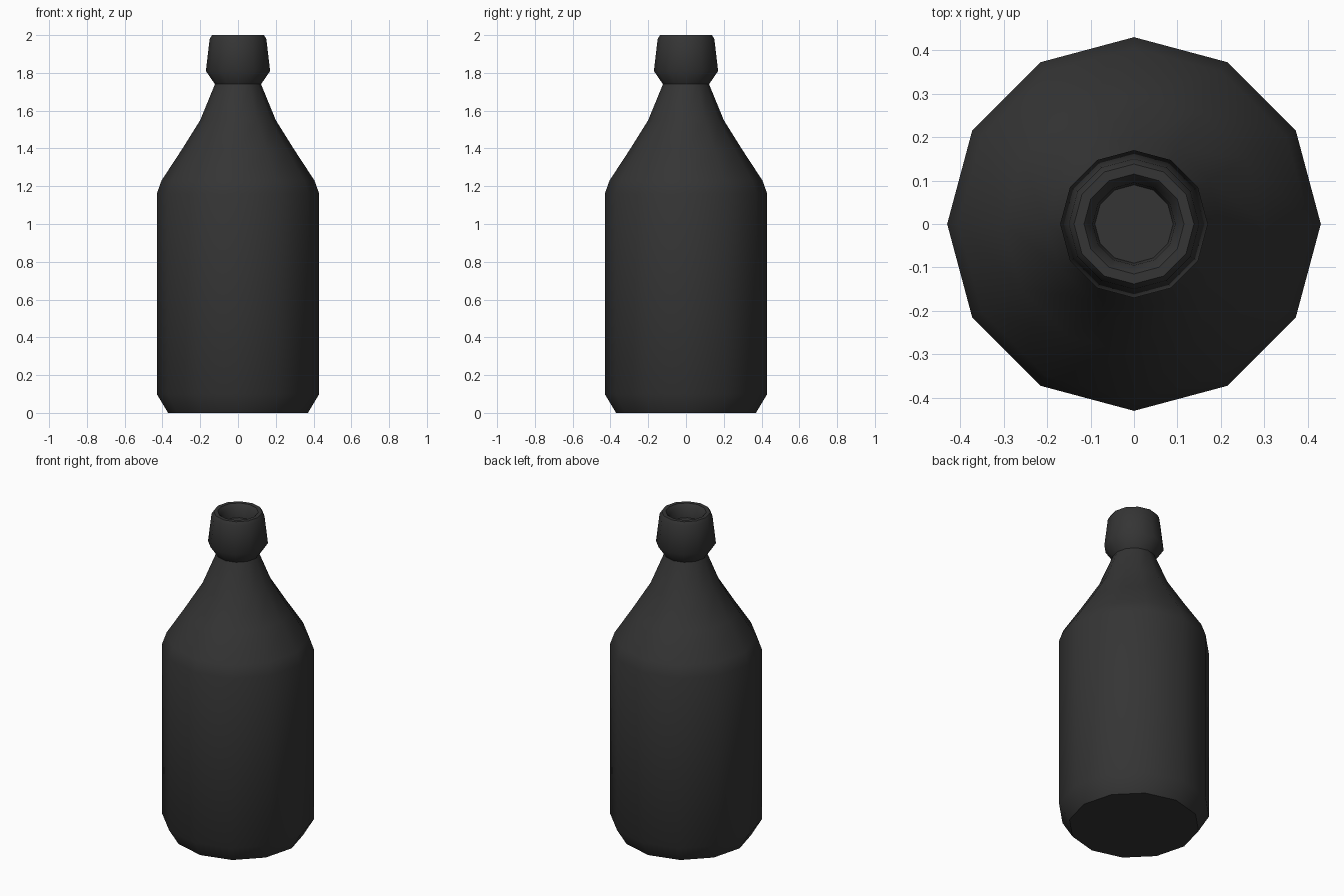
import bpy, bmesh, math

if "Cube" in bpy.data.objects:
    bpy.data.objects.remove(bpy.data.objects["Cube"])

SIDES = 12
# Outline (radius, height) from base to lip, then down into the mouth
PROFILE = [(0.37, 0.0), (0.43, 0.10), (0.43, 1.16), (0.405, 1.23),
           (0.30, 1.39), (0.20, 1.55), (0.122, 1.74), (0.17, 1.81),
           (0.15, 1.98), (0.138, 2.0), (0.115, 2.0), (0.095, 1.975),
           (0.09, 1.92)]


def lathe(name, profile, sides):
    bm = bmesh.new()
    rings = [[bm.verts.new((r * math.cos(2 * math.pi * i / sides),
                            r * math.sin(2 * math.pi * i / sides), z))
              for i in range(sides)] for r, z in profile]
    for lower, upper in zip(rings, rings[1:]):
        for i in range(sides):
            j = (i + 1) % sides
            bm.faces.new((lower[i], lower[j], upper[j], upper[i]))
    bm.faces.new(rings[0][::-1])   # base
    bm.faces.new(rings[-1])        # floor of the mouth
    mesh = bpy.data.meshes.new(name)
    bm.to_mesh(mesh)
    bm.free()
    obj = bpy.data.objects.new(name, mesh)
    bpy.context.collection.objects.link(obj)
    return obj


bottle = lathe("bottle", PROFILE, SIDES)

# Dark glass
glass = bpy.data.materials.new("dark_glass")
glass.diffuse_color = (0.035, 0.035, 0.035, 1)
glass.use_nodes = True
glass.node_tree.nodes["Principled BSDF"].inputs["Base Color"].default_value = glass.diffuse_color
bottle.data.materials.append(glass)

# Smooth sides, crisp base and collar
bpy.context.view_layer.objects.active = bottle
bottle.select_set(True)
bpy.ops.object.shade_smooth_by_angle(angle=math.radians(50))
